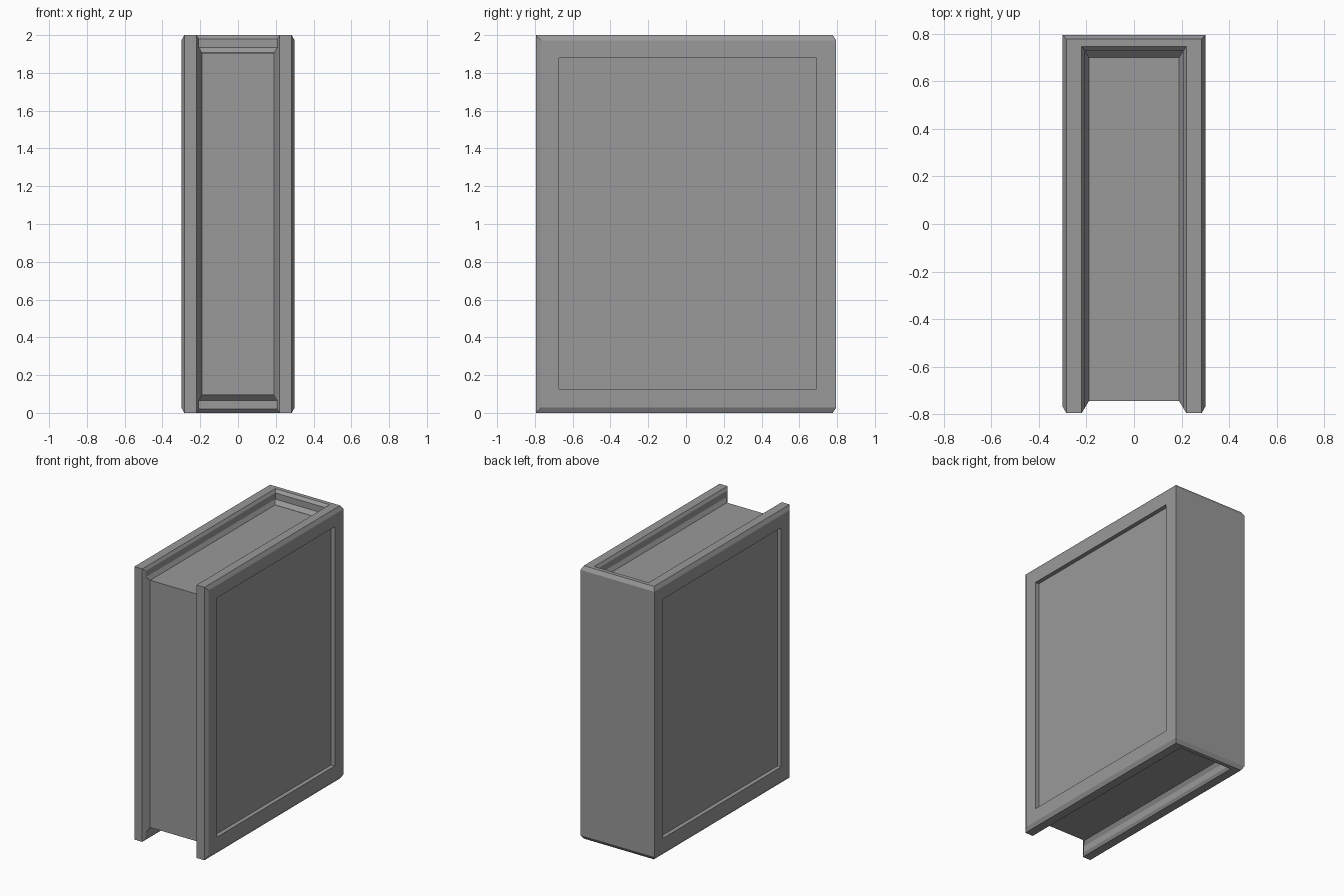
import bpy, bmesh

if "Cube" in bpy.data.objects:
    bpy.data.objects.remove(bpy.data.objects["Cube"])

# Mid-dark grey used on every part
grey = bpy.data.materials.new("dark_grey")
grey.diffuse_color = (0.32, 0.32, 0.32, 1)
grey.use_nodes = True
grey.node_tree.nodes["Principled BSDF"].inputs["Base Color"].default_value = grey.diffuse_color


def make_object(name, bm):
    bmesh.ops.recalc_face_normals(bm, faces=bm.faces)
    mesh = bpy.data.meshes.new(name)
    bm.to_mesh(mesh)
    bm.free()
    mesh.materials.append(grey)
    obj = bpy.data.objects.new(name, mesh)
    bpy.context.collection.objects.link(obj)
    return obj


def box(name, lo, hi):
    bm = bmesh.new()
    bmesh.ops.create_cube(bm, size=1)
    for v in bm.verts:
        v.co = [(a + b) / 2 + c * (b - a) for a, b, c in zip(lo, hi, v.co)]
    return make_object(name, bm)


def u_section(xo, yo, xi, yi):
    """U-shaped plan of covers and spine, right half mirrored to the left."""
    y_mouth = -0.745 - (xi - 0.19) * 5 / 3       # inner mouth chamfer
    y_front = -0.795 + (xo - 0.284) / 0.016 * 0.027  # outer front chamfer
    right = [(xi, yi), (xi, y_mouth), (0.221, -0.795), (0.284, -0.795),
             (xo, y_front), (xo, yo)]
    return right + [(-x, y) for x, y in reversed(right)]


# Section levels: z, outer x, outer y, inner x, inner y
top = [(1.907, 0.30, 0.795, 0.19, 0.70),
       (1.934, 0.30, 0.795, 0.207, 0.727),
       (1.972, 0.30, 0.795, 0.207, 0.727),
       (1.98, 0.2955, 0.79, 0.207, 0.727),
       (2.0, 0.2843, 0.777, 0.22, 0.747)]
levels = [(2 - l[0],) + l[1:] for l in reversed(top)] + top

# Binding: two covers and the spine in one shell
bm = bmesh.new()
rings = [[bm.verts.new((x, y, l[0])) for x, y in u_section(*l[1:])] for l in levels]
for a, b in zip(rings, rings[1:]):
    n = len(a)
    for i in range(n):
        j = (i + 1) % n
        bm.faces.new((a[i], a[j], b[j], b[i]))
bm.faces.new(rings[0])
bm.faces.new(rings[-1])
binding = make_object("book_binding", bm)

# Recessed panel on each cover
for side in (-1, 1):
    xs = sorted((side * 0.27, side * 0.4))
    cutter = box("panel_cutter", (xs[0], -0.672, 0.127), (xs[1], 0.692, 1.88))
    cutter.hide_render = True
    mod = binding.modifiers.new("panel", 'BOOLEAN')
    mod.operation = 'DIFFERENCE'
    mod.solver = 'EXACT'
    mod.object = cutter
    bpy.context.view_layer.objects.active = binding
    bpy.ops.object.modifier_apply(modifier=mod.name)
    bpy.data.objects.remove(cutter)

# Page block, edges tucked slightly into the binding
box("page_block", (-0.193, -0.745, 0.094), (0.193, 0.705, 1.906))
